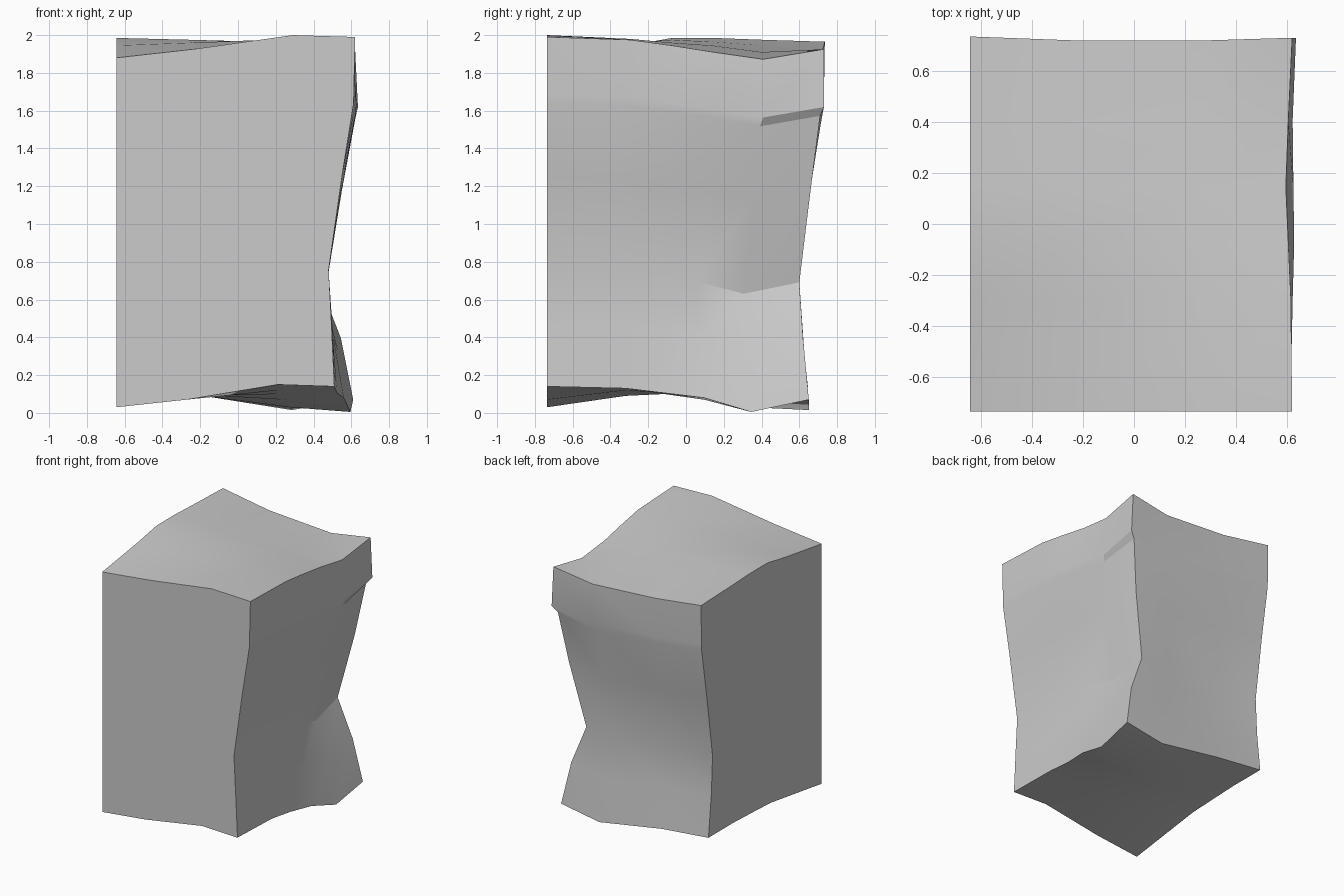
import bpy
import bmesh

cube = bpy.data.objects.get("Cube")
if cube:
    bpy.data.objects.remove(cube)

# Grid stations as fractions of the block's width, depth and height
ACROSS = (0, .32, .74, 1)
DEEP = (0, .3, .45, .6, .78, 1)
UP = (0, .175, .335, .6, .81, .835, 1)
LEFT_X, FRONT_Y = -.643, -.735

# Warped heights of the two ends: one row per depth, front to back
BOTTOM = ((.03, .07, .15, .14),
          (.09, .09, .12, .13),
          (.12, .1, .1, .105),
          (.13, .1, .07, .08),
          (.14, .1, .03, .005),
          (.14, .1, .015, .07))
TOP = ((1.88, 1.925, 2, 1.99),
       (1.945, 1.96, 1.98, 1.975),
       (1.985, 1.975, 1.96, 1.945),
       (1.985, 1.965, 1.945, 1.91),
       (1.975, 1.945, 1.91, 1.872),
       (1.965, 1.908, 1.875, 1.925))

# Dented sides: one row per height, bottom to top
SIDE_X = ((.51, .515, .525, .56, .595, .61),
          (.495, .5, .5, .505, .53, .545),
          (.48, .48, .475, .465, .45, .43),
          (.55, .555, .555, .55, .54, .535),
          (.612, .62, .625, .622, .61, .595),
          (.613, .622, .628, .625, .622, .635),
          (.62, .615, .605, .595, .605, .62))
BACK_Y = ((.645, .64, .65, .65),
          (.61, .595, .625, .62),
          (.595, .56, .585, .6),
          (.665, .65, .65, .66),
          (.728, .715, .712, .71),
          (.73, .718, .718, .73),
          (.735, .72, .72, .73))


def lerp(start, end, t):
    return start + (end - start) * t


def place(i, j, k):
    """Position of a grid station inside the warped block."""
    return (lerp(LEFT_X, SIDE_X[k][j], ACROSS[i]),
            lerp(FRONT_Y, BACK_Y[k][i], DEEP[j]),
            lerp(BOTTOM[j][i], TOP[j][i], UP[k]))


def make_material(name, colour):
    mat = bpy.data.materials.new(name)
    mat.use_nodes = True
    mat.diffuse_color = colour
    mat.node_tree.nodes["Principled BSDF"].inputs["Base Color"].default_value = colour
    return mat


def build_block(name, mat):
    bm = bmesh.new()
    verts = {}

    def vert(key):
        if key not in verts:
            verts[key] = bm.verts.new(place(*key))
        return verts[key]

    # Skin each pair of opposite sides with a patch of quads
    last = (len(ACROSS) - 1, len(DEEP) - 1, len(UP) - 1)
    for axis in range(3):
        u, v = [n for n in range(3) if n != axis]
        for level in (0, last[axis]):
            for p in range(last[u]):
                for q in range(last[v]):
                    corners = []
                    for dp, dq in ((0, 0), (1, 0), (1, 1), (0, 1)):
                        key = [level] * 3
                        key[u], key[v] = p + dp, q + dq
                        corners.append(vert(tuple(key)))
                    bm.faces.new(corners)
    bmesh.ops.recalc_face_normals(bm, faces=bm.faces)

    mesh = bpy.data.meshes.new(name)
    bm.to_mesh(mesh)
    bm.free()
    mesh.materials.append(mat)
    obj = bpy.data.objects.new(name, mesh)
    bpy.context.collection.objects.link(obj)
    return obj


# Crumpled block with soft dents, creased folds and crisp edges
grey = make_material("plain_grey", (.6, .6, .6, 1))
block = build_block("crumpled_block", grey)
bpy.ops.object.select_all(action="DESELECT")
block.select_set(True)
bpy.context.view_layer.objects.active = block
bpy.ops.object.shade_smooth_by_angle(angle=.35)
